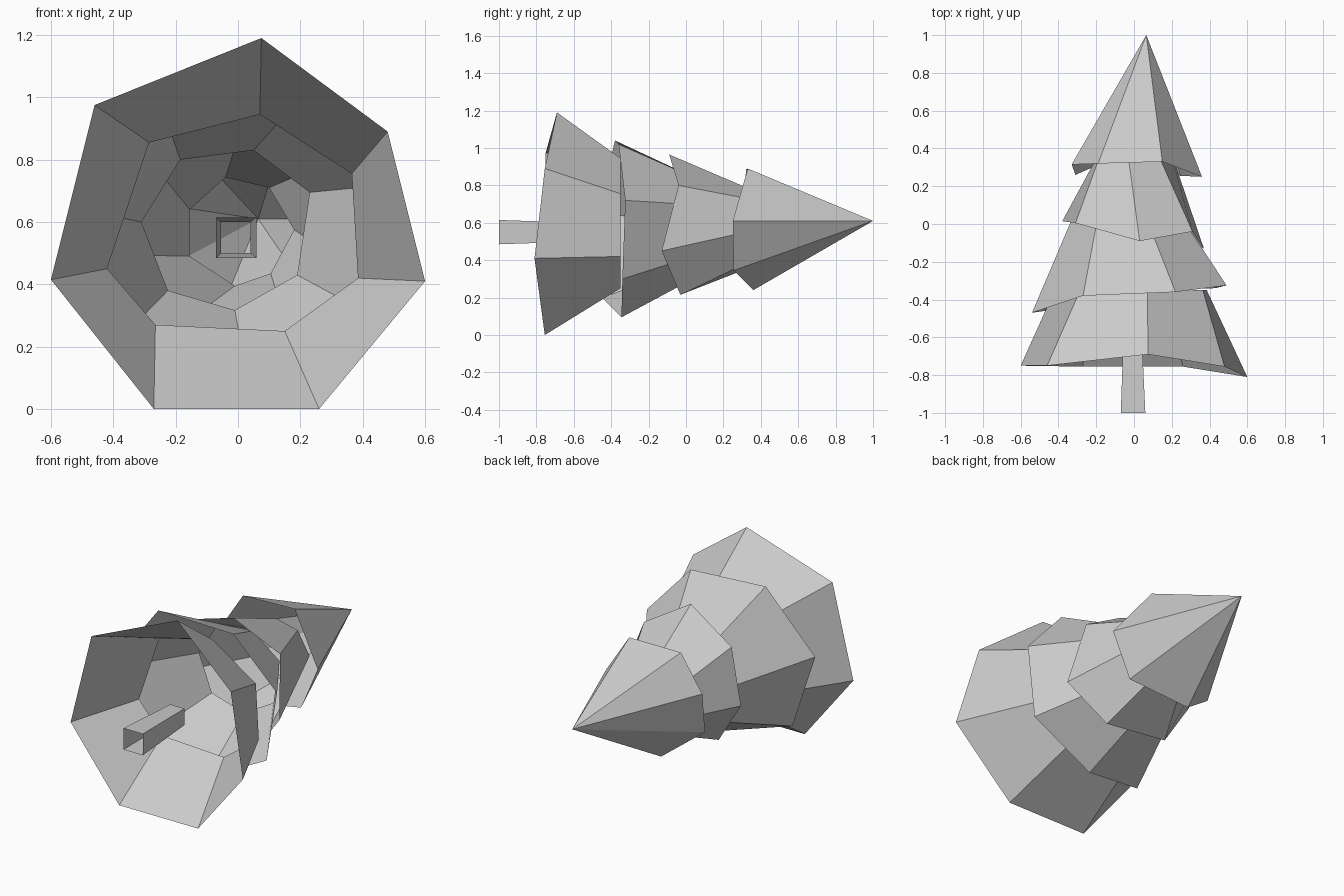
import bpy
import bmesh
from mathutils import Vector

# Remove the default object if present
default_cube = bpy.data.objects.get("Cube")
if default_cube:
    bpy.data.objects.remove(default_cube, do_unlink=True)


def make_material(name, value):
    material = bpy.data.materials.new(name)
    material.use_nodes = True
    colour = (value, value, value, 1)
    material.diffuse_color = colour
    shader = next(node for node in material.node_tree.nodes
                  if node.type == "BSDF_PRINCIPLED")
    shader.inputs["Base Color"].default_value = colour
    return material


light_grey = make_material("light_grey", .6)


def flat_ring(points, y):
    """Place (x, z) points on a plane across the trunk axis."""
    return [(x, y, z) for x, z in points]


def open_shell(name, rim, end):
    """Join a rim to a second ring, or to a single tip point.

    Both rings run clockwise from the top as seen from the front,
    so that every face points outward. The ends are left open.
    """
    mesh = bpy.data.meshes.new(name)
    bm = bmesh.new()
    lower = [bm.verts.new(Vector(point)) for point in rim]
    upper = [bm.verts.new(Vector(point)) for point in end]
    for index in range(len(lower)):
        following = (index + 1) % len(lower)
        corners = [lower[index], lower[following]]
        if len(upper) > 1:
            corners += [upper[following], upper[index]]
        else:
            corners.append(upper[0])
        bm.faces.new(corners)
    bm.to_mesh(mesh)
    bm.free()
    mesh.materials.append(light_grey)
    tier = bpy.data.objects.new(name, mesh)
    bpy.context.scene.collection.objects.link(tier)
    return tier


# Trunk: tapered square tube, open at both ends
trunk_base = [(-.07, .615), (.06, .615), (.06, .485), (-.07, .485)]
trunk_top = [(-.055, .6), (.04, .6), (.04, .5), (-.055, .5)]
open_shell("trunk", flat_ring(trunk_base, -1), flat_ring(trunk_top, -.57))

# Bottom branches: widest uneven seven-sided skirt
open_shell(
    "bottom_branches",
    [(.075, -.69, 1.19), (.48, -.755, .89), (.6, -.81, .41),
     (.26, -.755, 0), (-.27, -.755, 0), (-.6, -.75, .415),
     (-.46, -.75, .975)],
    flat_ring([(.07, .945), (.365, .755), (.385, .42), (.15, .25),
               (-.265, .27), (-.42, .45), (-.285, .855)], -.35))

# Lower middle branches
open_shell(
    "lower_middle_branches",
    [(-.27, -.38, 1.04), (.22, -.36, 1.02), (.49, -.325, .72),
     (.43, -.34, .3), (.03, -.345, .095), (-.4, -.45, .2),
     (-.54, -.47, .65)],
    flat_ring([(-.185, .8), (.05, .83), (.23, .695), (.19, .43),
               (-.01, .317), (-.225, .38), (-.31, .6)], .07))

# Upper middle branches
open_shell(
    "upper_middle_branches",
    [(.03, -.09, .965), (.31, -.04, .8), (.37, -.13, .45),
     (.17, -.03, .215), (-.22, 0, .24), (-.38, .015, .495),
     (-.31, .005, .83)],
    flat_ring([(-.04, .743), (.1, .71), (.18, .575), (.105, .435),
               (-.01, .395), (-.155, .49), (-.155, .64)], .43))

# Treetop: seven-sided cone drawn to one point
open_shell(
    "treetop",
    [(-.19, .32, .885), (.15, .33, .89), (.36, .25, .61),
     (.245, .255, .345), (-.085, .36, .24), (-.31, .26, .41),
     (-.33, .315, .668)],
    [(.065, 1, .61)])
